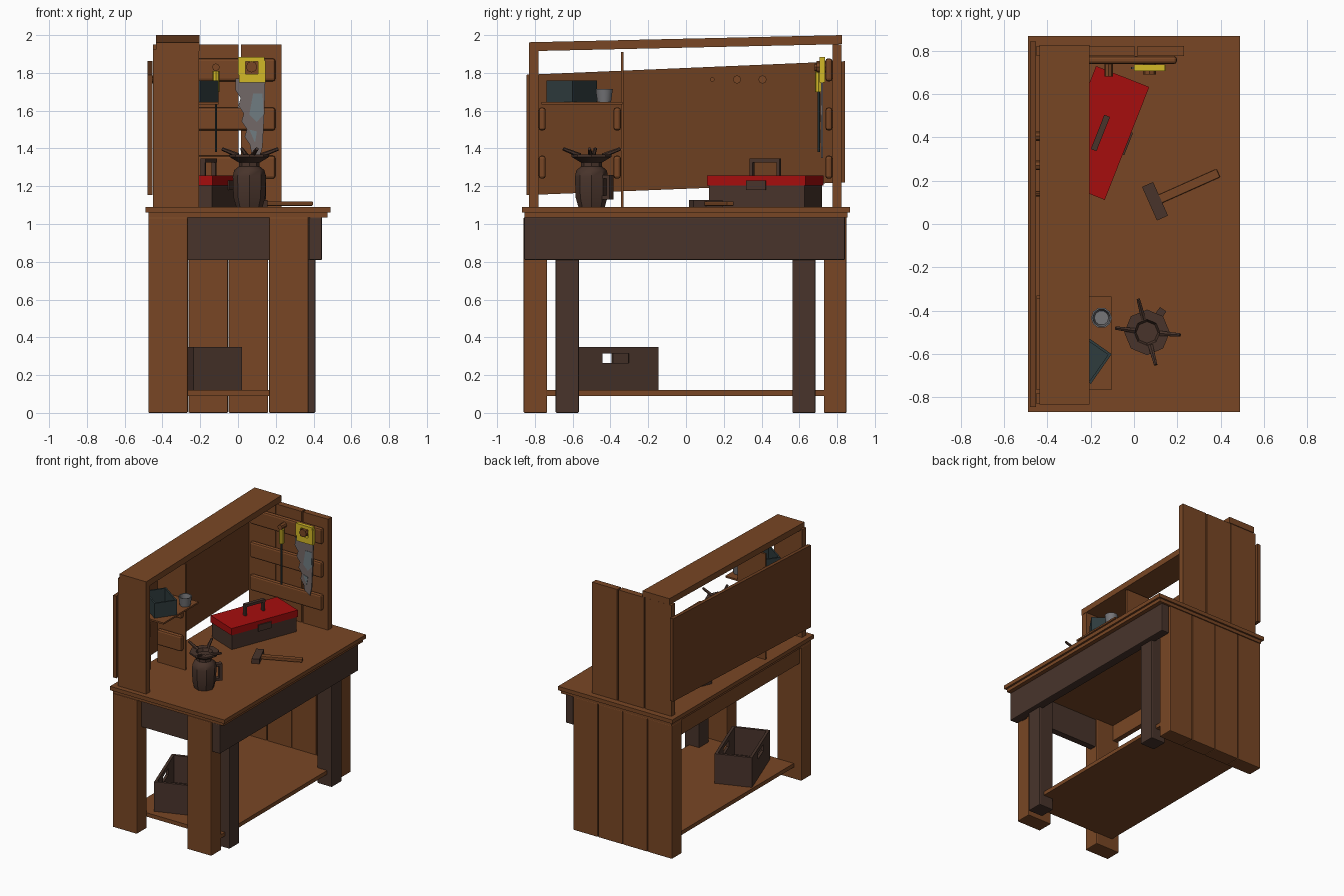
import bpy, bmesh, math
from mathutils import Matrix, Vector

if "Cube" in bpy.data.objects:
    bpy.data.objects.remove(bpy.data.objects["Cube"])


def material(name, r, g, b):
    m = bpy.data.materials.new(name)
    m.diffuse_color = (r, g, b, 1)
    m.use_nodes = True
    m.node_tree.nodes["Principled BSDF"].inputs["Base Color"].default_value = m.diffuse_color
    return m


WOOD = material("wood brown", 0.19, 0.062, 0.018)
PANEL = material("panel brown", 0.155, 0.05, 0.015)
DARK = material("dark brown", 0.065, 0.034, 0.024)
RED = material("red", 0.38, 0.004, 0.004)
YELLOW = material("yellow", 0.65, 0.48, 0.02)
BLADE = material("worn steel", 0.17, 0.14, 0.135)
TEAL = material("dark teal", 0.028, 0.045, 0.048)
GREY = material("tin grey", 0.18, 0.18, 0.19)
PATCH = material("blue grey", 0.16, 0.2, 0.22)


def finish(name, bm, mat, M=None, bevel=0.0):
    if M is not None:
        bm.transform(M)
    bmesh.ops.recalc_face_normals(bm, faces=bm.faces)
    me = bpy.data.meshes.new(name)
    bm.to_mesh(me)
    bm.free()
    me.materials.append(mat)
    ob = bpy.data.objects.new(name, me)
    bpy.context.collection.objects.link(ob)
    if bevel:
        mod = ob.modifiers.new("bevel", "BEVEL")
        mod.width = bevel
        mod.segments = 2
    return ob


def box(name, mat, x0, x1, y0, y1, z0, z1, M=None, bevel=0.0):
    bm = bmesh.new()
    bmesh.ops.create_cube(bm, size=1)
    for v in bm.verts:
        v.co = Vector((x0 + (v.co.x + .5) * (x1 - x0), y0 + (v.co.y + .5) * (y1 - y0),
                       z0 + (v.co.z + .5) * (z1 - z0)))
    return finish(name, bm, mat, M, bevel)


def prism(name, mat, pts, axis, d0, d1):
    """Outline extruded along x (points are y,z) or y (points are x,z)."""
    bm = bmesh.new()
    co = lambda p, d: (d, p[0], p[1]) if axis == "x" else (p[0], d, p[1])
    f = bm.faces.new([bm.verts.new(co(p, d0)) for p in pts])
    r = bmesh.ops.extrude_face_region(bm, geom=[f])
    mv = Vector((d1 - d0, 0, 0) if axis == "x" else (0, d1 - d0, 0))
    bmesh.ops.translate(bm, vec=mv, verts=[g for g in r["geom"] if isinstance(g, bmesh.types.BMVert)])
    return finish(name, bm, mat)


def rod(name, mat, a, b, r, r2=None, seg=8):
    a, b = Vector(a), Vector(b)
    bm = bmesh.new()
    bmesh.ops.create_cone(bm, cap_ends=True, segments=seg, radius1=r,
                          radius2=r if r2 is None else r2, depth=(b - a).length)
    q = (b - a).to_track_quat("Z", "Y").to_matrix().to_4x4()
    return finish(name, bm, mat, Matrix.Translation((a + b) / 2) @ q)


def lathe(name, mat, profile, centre, seg=8):
    bm = bmesh.new()
    vs = [bm.verts.new((r, 0, z)) for r, z in profile]
    es = [bm.edges.new(p) for p in zip(vs, vs[1:])]
    bmesh.ops.spin(bm, geom=vs + es, axis=(0, 0, 1), cent=(0, 0, 0), angle=2 * math.pi, steps=seg)
    bmesh.ops.remove_doubles(bm, verts=bm.verts, dist=1e-4)
    return finish(name, bm, mat, Matrix.Translation(centre))


def place(x, y, z, deg):
    return Matrix.Translation((x, y, z)) @ Matrix.Rotation(math.radians(deg), 4, "Z")


# Table top in two layers
box("table_top", WOOD, -.49, .49, -.868, .868, 1.06, 1.09)
box("table_top_underlayer", WOOD, -.475, .475, -.855, .855, 1.035, 1.06)

# Front legs, closed rear planks, extra dark legs
edges = [-.475, -.262, -.049, .164]
for i, x in enumerate(edges):
    box(f"rear_plank_{i}", WOOD, x, x + .209, .73, .85, 0, 1.036, bevel=.006)
    if i in (0, 3):
        box(f"front_leg_{i}", WOOD, x, x + .209, -.86, -.735, 0, 1.036, bevel=.006)
for y in (-.69, .563):
    box("dark_leg", DARK, .285, .41, y, y + .123, 0, 1.036, bevel=.006)

# Aprons and lower shelf
box("side_apron", DARK, .378, .445, -.857, .842, .81, 1.036, bevel=.006)
box("front_apron", DARK, -.4, .38, -.8, -.75, .81, 1.036)
box("wall_side_apron", WOOD, -.46, -.42, -.74, .74, .91, 1.036)
box("lower_shelf", WOOD, -.41, .37, -.74, .74, .09, .12)

# Upper frame: posts, rear boards, sloped panel and top board
box("front_post", WOOD, -.45, -.207, -.83, -.78, 1.09, 1.925)
for i, (a, b) in enumerate(((-.45, -.222), (-.215, .003), (.015, .23))):
    box(f"rear_board_{i}", WOOD, a, b, .775, .822, 1.09, 1.95)
prism("long_panel", PANEL, [(-.845, 1.153), (.842, 1.22), (.842, 1.862), (-.845, 1.79)], "x", -.48, -.453)
prism("top_board", WOOD, [(-.832, 1.915), (.825, 1.952), (.825, 2.0), (-.832, 1.962)], "x", -.435, -.205)

# Divider, small shelf and rounded slats
box("divider", WOOD, -.45, -.21, -.345, -.33, 1.09, 1.91)
box("small_shelf", WOOD, -.45, -.103, -.765, -.335, 1.632, 1.645)
for z in (1.24, 1.495, 1.755):
    box("rear_slat", WOOD, -.42, .198, .738, .775, z, z + .122, bevel=.014)
    if z < 1.7:
        box("front_slat", WOOD, -.43, -.22, -.78, -.743, z, z + .122, bevel=.014)
        box("divider_slat", WOOD, -.43, -.22, -.384, -.345, z, z + .122, bevel=.014)
for y, r in ((.14, .012), (.27, .022), (.405, .022)):
    rod("panel_peg", WOOD, (-.455, y, 1.765), (-.435, y, 1.765), r)

# Toolbox
T = place(-.155, .42, 1.09, 68.5)
box("toolbox_body", DARK, -.272, .272, -.125, .125, 0, .12, T)
box("toolbox_lid", RED, -.28, .28, -.132, .132, .115, .168, T)
box("toolbox_latch", DARK, -.055, .055, -.14, -.13, .09, .14, T)
for x in (-.085, .067):
    box("toolbox_handle_post", DARK, x, x + .018, -.012, .012, .165, .25, T)
box("toolbox_handle_bar", DARK, -.085, .085, -.014, .014, .236, .256, T)

# Hammer
H = place(.097, .105, 1.09, 24)
box("hammer_head", DARK, -.028, .028, -.085, .085, 0, .036, H)
box("hammer_handle", WOOD, .02, .32, -.021, .021, .006, .03, H, .005)

# Jug with a spiked rim
jug = lathe("jug", DARK, [(0, 0), (.07, 0), (.084, .05), (.088, .16), (.08, .195), (.055, .215),
                          (.055, .235), (.105, .265), (.105, .278), (.06, .278), (.05, .255), (0, .255)],
            (.06, -.5, 1.09))
for dx, dy in ((-.04, .152), (-.145, .02), (.04, -.15), (.153, -.012)):
    rod("jug_spike", DARK, (.06 + dx * .4, -.5 + dy * .4, 1.362), (.06 + dx, -.5 + dy, 1.398), .013, .009, 6)
J = place(.06, -.5, 1.09, 55)
box("jug_handle_grip", DARK, .108, .13, -.018, .018, .04, .17, J)
for z in (.04, .15):
    box("jug_handle_arm", DARK, .07, .12, -.018, .018, z, z + .02, J)

# Hanging saw
saw = [(-.012, 1.77), (.145, 1.77), (.14, 1.6), (.13, 1.41), (.115, 1.35), (.07, 1.38)]
for i in range(8):  # ragged teeth
    t = i / 8
    saw.append((.055 - .065 * t - (.012 if i % 2 else -.008), 1.42 + .33 * t))
prism("saw_blade", BLADE, saw, "y", .715, .724)
prism("saw_worn_patch", PATCH, [(.08, 1.69), (.13, 1.69), (.135, 1.58), (.1, 1.54), (.06, 1.58)], "y", .712, .716)
prism("saw_worn_patch_low", PATCH, [(.06, 1.5), (.1, 1.49), (.09, 1.43)], "y", .712, .716)
for x0, x1, z0, z1 in ((.005, .145, 1.75, 1.795), (0, .14, 1.86, 1.885),
                       (0, .04, 1.79, 1.865), (.105, .145, 1.79, 1.865)):
    box("saw_handle", YELLOW, x0, x1, .707, .735, z0, z1)
rod("saw_peg", WOOD, (.072, .69, 1.832), (.072, .745, 1.832), .03)

# Hanging screwdriver
rod("screwdriver_handle", YELLOW, (-.117, .702, 1.7), (-.117, .702, 1.81), .019)
rod("screwdriver_shaft", TEAL, (-.117, .702, 1.38), (-.117, .702, 1.71), .007, seg=6)
rod("screwdriver_peg", WOOD, (-.117, .68, 1.83), (-.117, .745, 1.83), .02)

# Tin box and cup on the small shelf
B = place(-.243, -.605, 1.645, 145)
box("tin_floor", TEAL, -.11, .11, -.082, .082, 0, .012, B)
for s in (-1, 1):
    box("tin_long_wall", TEAL, -.112, .112, s * .072, s * .084, 0, .115, B)
    box("tin_short_wall", TEAL, s * .1, s * .112, -.084, .084, 0, .115, B)
lathe("cup", GREY, [(0, 0), (.038, 0), (.048, .07), (.041, .07), (.033, .01), (0, .01)], (-.15, -.433, 1.645), 10)

# Open crate with hand holes on the lower shelf
C = place(-.19, -.418, .12, 110)
box("crate_floor", DARK, -.235, .235, -.13, .13, 0, .02, C)
for s in (-1, 1):
    box("crate_end", DARK, s * .22, s * .24, -.136, .136, 0, .23, C)
    for x0, x1, z0, z1 in ((-.23, .23, 0, .145), (-.23, .23, .195, .23),
                           (-.23, -.075, .145, .195), (.075, .23, .145, .195)):
        box("crate_side", DARK, x0, x1, s * .116, s * .136, z0, z1, C)

# Smooth the jug and cup, keep hard edges
bpy.ops.object.select_all(action="DESELECT")
for ob in bpy.data.objects:
    ob.select_set(ob.name in ("jug", "cup"))
bpy.context.view_layer.objects.active = jug
bpy.ops.object.shade_smooth_by_angle(angle=math.radians(40))
